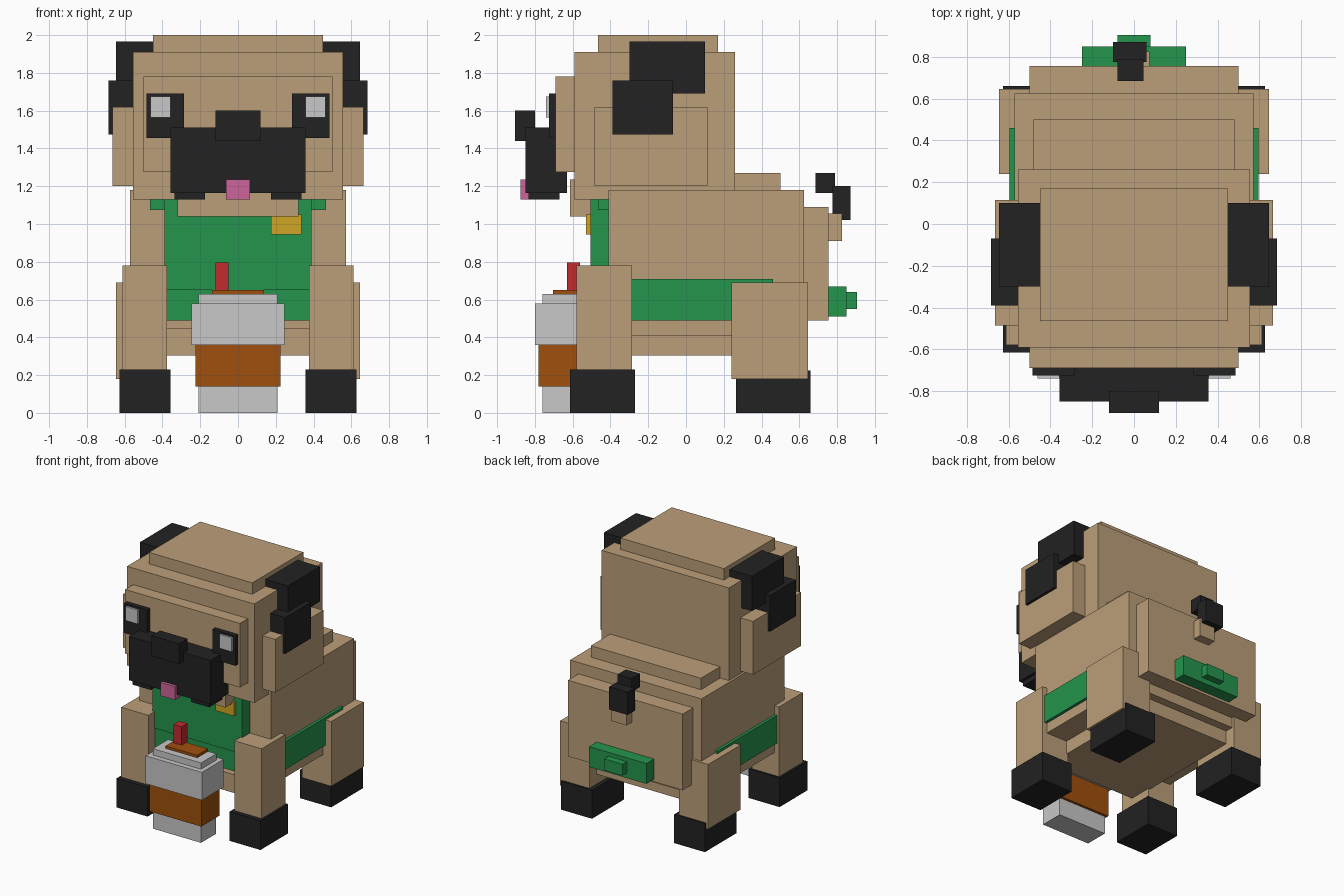
import bpy
import bmesh
from mathutils import Matrix, Vector

default_cube = bpy.data.objects.get("Cube")
if default_cube:
    bpy.data.objects.remove(default_cube, do_unlink=True)


def make_material(name, red, green, blue):
    material = bpy.data.materials.new(name)
    material.use_nodes = True
    color = (red, green, blue, 1)
    material.diffuse_color = color
    shader = material.node_tree.nodes["Principled BSDF"]
    shader.inputs["Base Color"].default_value = color
    shader.inputs["Roughness"].default_value = .8
    return material


tan = make_material("tan_fur", .5, .345, .19)
black = make_material("black_fur", .016, .016, .016)
green = make_material("green_cloth", .018, .3, .075)
white = make_material("light_gray", .58, .58, .58)
brown = make_material("brown_sleeve", .35, .08, .004)
red = make_material("red_straw", .54, .024, .03)
pink = make_material("pink_tongue", .61, .13, .33)
gold = make_material("gold_tag", .63, .38, .018)


def block(name, material, x, y, z):
    """Box filling the given ranges along each axis."""
    low, high = (Vector(corner) for corner in zip(x, y, z))
    mesh = bpy.data.meshes.new(name)
    bm = bmesh.new()
    bmesh.ops.create_cube(bm, size=1, matrix=Matrix.Diagonal((*(high - low), 1)))
    bm.to_mesh(mesh)
    bm.free()
    mesh.materials.append(material)
    part = bpy.data.objects.new(name, mesh)
    part.location = (low + high) / 2
    bpy.context.collection.objects.link(part)
    return part


def centered(name, material, half, y, z):
    """Box centred on the middle plane."""
    return block(name, material, (-half, half), y, z)


def pair(name, material, x, y, z):
    """Matching boxes on both sides."""
    block("left_" + name, material, x, y, z)
    block("right_" + name, material, (-x[1], -x[0]), y, z)


# Head
centered("head", tan, half=.555, y=(-.59, .26), z=(1.13, 1.91))
centered("head_crown", tan, half=.45, y=(-.465, .17), z=(1.9, 2))
centered("face_plate", tan, half=.5, y=(-.69, -.58), z=(1.275, 1.78))
pair("cheek", tan, x=(.54, .665), y=(-.485, .115), z=(1.2, 1.62))
pair("ear_base", black, x=(.45, .645), y=(-.3, .1), z=(1.69, 1.965))
pair("ear_flap", black, x=(.54, .685), y=(-.39, -.07), z=(1.475, 1.76))
pair("eye_patch", black, x=(.285, .485), y=(-.725, -.68), z=(1.455, 1.69))
pair("eye_glint", white, x=(.357, .462), y=(-.74, -.71), z=(1.565, 1.675))

# Muzzle
centered("muzzle", black, half=.357, y=(-.85, -.63), z=(1.165, 1.51))
pair("jowl", black, x=(.175, .335), y=(-.835, -.67), z=(1.13, 1.2))
centered("nose", black, half=.12, y=(-.905, -.8), z=(1.44, 1.6))
centered("tongue", pink, half=.063, y=(-.875, -.8), z=(1.13, 1.235))
centered("chin", tan, half=.32, y=(-.615, -.4), z=(1.04, 1.235))

# Body
centered("body", tan, half=.573, y=(-.41, .625), z=(.41, 1.18))
centered("belly", tan, half=.39, y=(-.47, .56), z=(.305, .45))
centered("back_hump", tan, half=.48, y=(.1, .5), z=(1.17, 1.27))
centered("rump", tan, half=.5, y=(.6, .755), z=(.49, 1.09))

# Clothing
centered("shirt_front", green, half=.39, y=(-.505, -.4), z=(.65, 1.14))
centered("shirt_hem", green, half=.39, y=(-.495, -.4), z=(.49, .66))
centered("shirt_collar", green, half=.465, y=(-.465, -.3), z=(1.075, 1.15))
centered("belly_band", green, half=.595, y=(-.4, .46), z=(.49, .71))
centered("rear_bow", green, half=.25, y=(.74, .85), z=(.51, .67))
centered("bow_knot", green, half=.08, y=(.84, .905), z=(.55, .64))
block("collar_tag", gold, x=(.175, .335), y=(-.53, -.49), z=(.945, 1.05))

# Legs and paws
pair("front_leg", tan, x=(.375, .612), y=(-.58, -.285), z=(.18, .78))
pair("front_paw", black, x=(.357, .627), y=(-.615, -.27), z=(0, .23))
pair("hind_leg", tan, x=(.39, .645), y=(.24, .645), z=(.18, .69))
pair("hind_paw", black, x=(.357, .627), y=(.265, .66), z=(0, .225))

# Curled tail
block("tail_stub", tan, x=(-.06, .075), y=(.74, .825), z=(.91, 1.055))
block("tail_curl", black, x=(-.1, .06), y=(.775, .87), z=(1.02, 1.2))
block("tail_tip", black, x=(-.08, .045), y=(.685, .79), z=(1.165, 1.27))

# Drink cup
centered("cup_base", white, half=.21, y=(-.76, -.575), z=(0, .16))
centered("cup_sleeve", brown, half=.226, y=(-.78, -.555), z=(.14, .37))
centered("cup_lid", white, half=.245, y=(-.8, -.53), z=(.36, .58))
centered("lid_rim", white, half=.21, y=(-.76, -.57), z=(.57, .63))
centered("drink_surface", brown, half=.138, y=(-.705, -.57), z=(.62, .65))
block("straw", red, x=(-.12, -.05), y=(-.63, -.56), z=(.64, .795))
